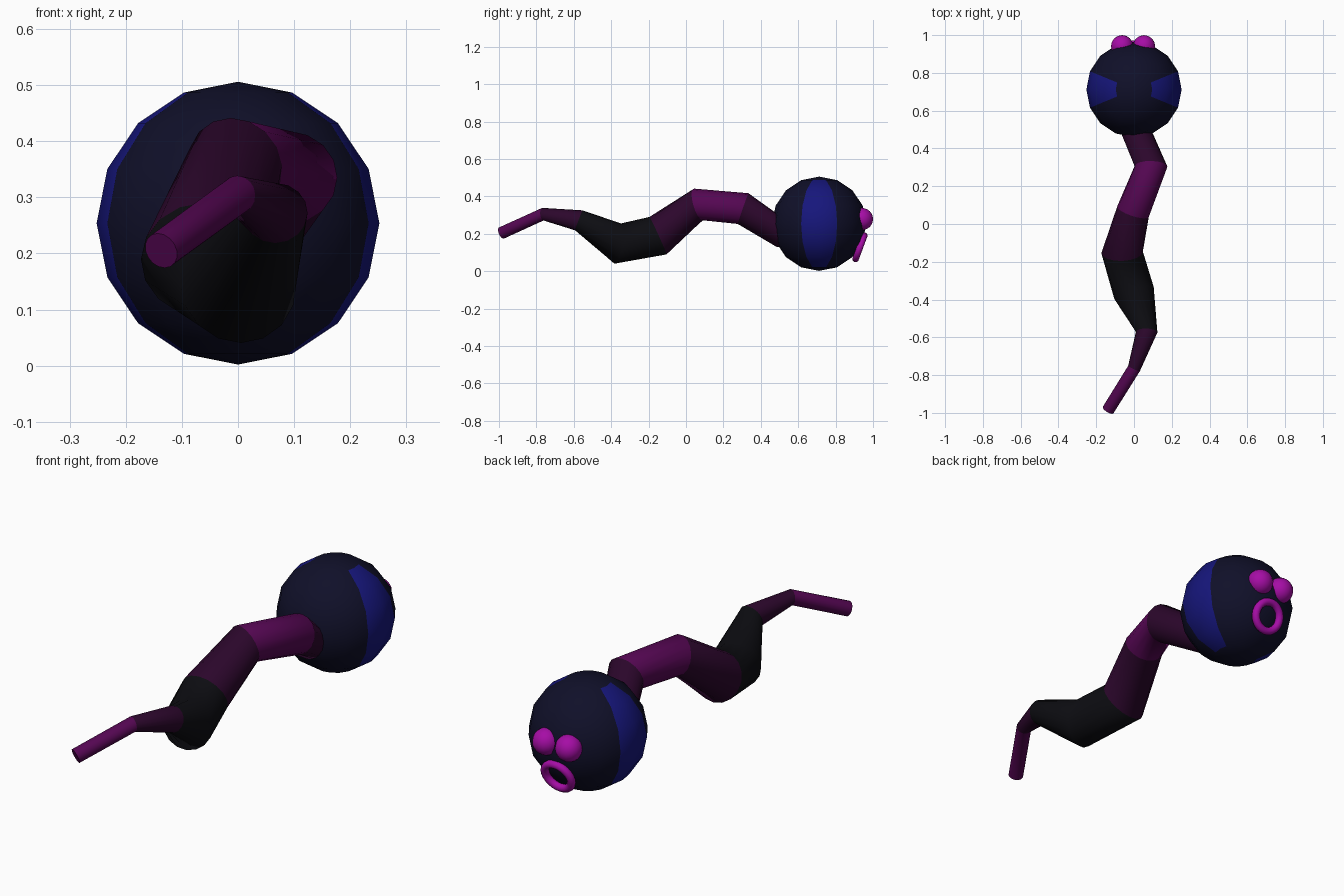
import bpy, bmesh, math
from mathutils import Vector

if "Cube" in bpy.data.objects:
    bpy.data.objects.remove(bpy.data.objects["Cube"])


def material(name, rgb):
    m = bpy.data.materials.new(name)
    m.diffuse_color = (*rgb, 1)
    m.use_nodes = True
    m.node_tree.nodes["Principled BSDF"].inputs["Base Color"].default_value = m.diffuse_color
    return m


BLACK = material("black", (0.004, 0.004, 0.006))
NAVY = material("navy", (0.005, 0.005, 0.022))
BLUE = material("blue", (0.008, 0.008, 0.2))
PLUM = material("plum", (0.09, 0.002, 0.085))
DARK_PLUM = material("dark plum", (0.025, 0.002, 0.025))
MAGENTA = material("magenta", (0.38, 0.004, 0.38))


def finish(name, *mats):
    ob = bpy.context.object
    ob.name = name
    for m in mats:
        ob.data.materials.append(m)
    bpy.ops.object.shade_smooth()
    return ob


# Head: low-poly ball with a bluish band on each flank
bpy.ops.mesh.primitive_uv_sphere_add(segments=16, ring_count=8, radius=0.252,
                                     location=(0, 0.712, 0.254))
head = finish("head", NAVY, BLUE)
for p in head.data.polygons:
    if abs(p.center.y) < 0.1 and abs(p.center.x) > 0.12:
        p.material_index = 1

# Eyes
for side, x in (("left", -0.063), ("right", 0.053)):
    bpy.ops.mesh.primitive_uv_sphere_add(segments=16, ring_count=12, radius=0.059,
                                         location=(x, 0.941, 0.279))
    finish(side + "_eye", MAGENTA)

# Mouth ring, lying against the lower face
bpy.ops.mesh.primitive_torus_add(major_radius=0.066, minor_radius=0.018,
                                 major_segments=24, minor_segments=10,
                                 location=(0, 0.93, 0.128))
mouth = finish("mouth_ring", MAGENTA)
mouth.rotation_mode = 'QUATERNION'
mouth.rotation_quaternion = Vector((0, 0.94, -0.35)).to_track_quat('Z', 'Y')

# Body: tapering tube, one ring per bend (x, y, z, radius), tail tip first
PATH = [(-0.137, -0.985, 0.205, 0.033), (0.0, -0.765, 0.305, 0.034),
        (0.067, -0.573, 0.272, 0.057), (0.0, -0.365, 0.148, 0.109),
        (-0.063, -0.15, 0.19, 0.110), (-0.005, 0.066, 0.357, 0.088),
        (0.09, 0.305, 0.335, 0.087), (0.005, 0.505, 0.205, 0.078),
        (0.0, 0.65, 0.21, 0.075)]
SEGMENT_MATERIALS = [0, 1, 2, 2, 1, 0, 1, 1]
SIDES = 16

points = [Vector(p[:3]) for p in PATH]
bm = bmesh.new()
rings = []
for i, c in enumerate(points):
    before = (c - points[i - 1]).normalized() if i else Vector()
    after = (points[i + 1] - c).normalized() if i < len(points) - 1 else Vector()
    t = (before + after).normalized()
    u = t.cross(Vector((0, 0, 1))).normalized()
    v = u.cross(t)
    r = PATH[i][3]
    rings.append([bm.verts.new(c + r * (math.cos(a) * u + math.sin(a) * v))
                  for a in (2 * math.pi * k / SIDES for k in range(SIDES))])
for i, (a, b) in enumerate(zip(rings, rings[1:])):
    for k in range(SIDES):
        n = (k + 1) % SIDES
        f = bm.faces.new((a[k], a[n], b[n], b[k]))
        f.material_index = SEGMENT_MATERIALS[i]
bm.faces.new(rings[0])
bm.faces.new(rings[-1])
bmesh.ops.recalc_face_normals(bm, faces=bm.faces)
mesh = bpy.data.meshes.new("body")
bm.to_mesh(mesh)
bm.free()
body = bpy.data.objects.new("body", mesh)
bpy.context.collection.objects.link(body)
bpy.ops.object.select_all(action='DESELECT')
body.select_set(True)
bpy.context.view_layer.objects.active = body
for m in (PLUM, DARK_PLUM, BLACK):
    mesh.materials.append(m)
bpy.ops.object.shade_smooth_by_angle(angle=math.radians(65))
